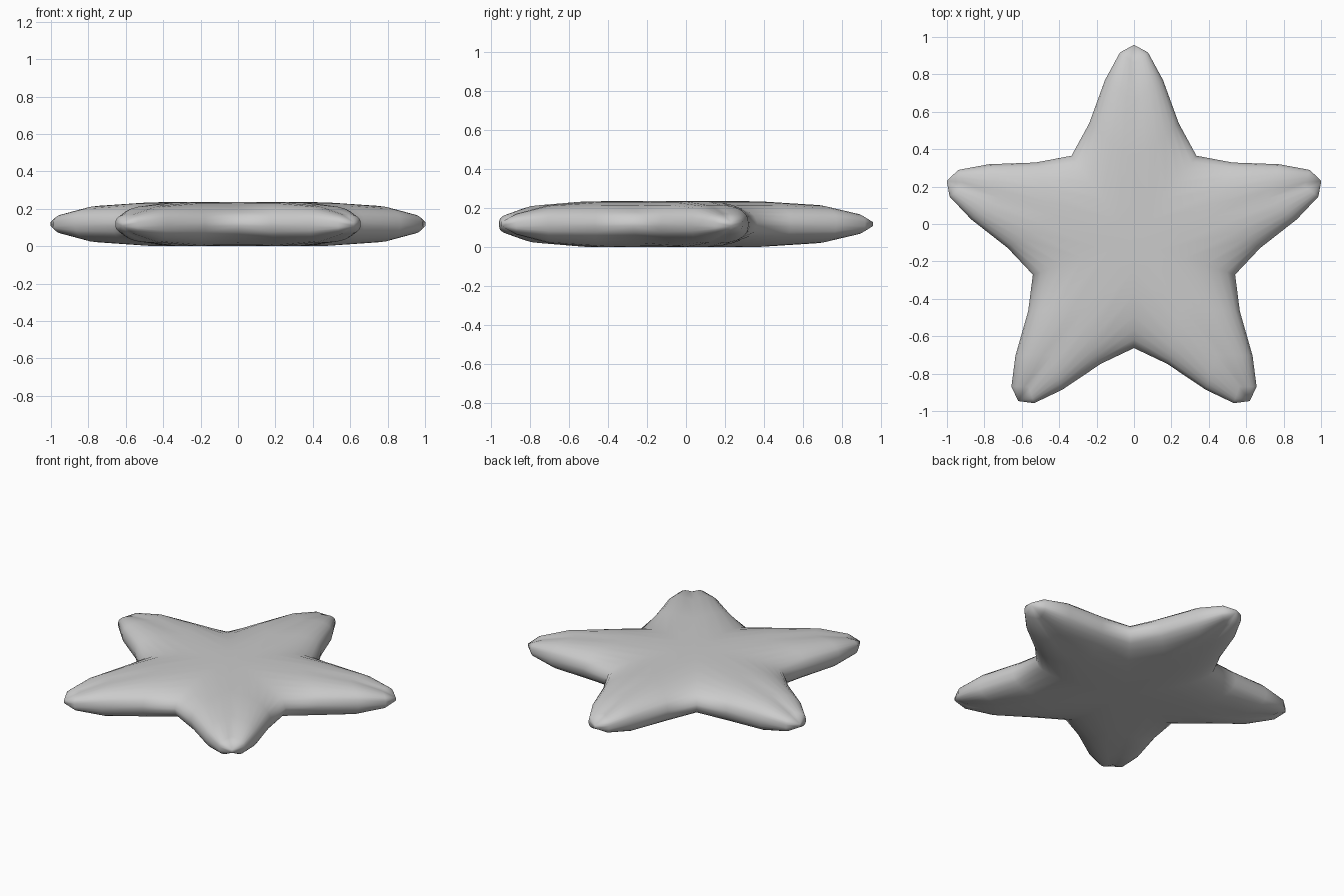
import bpy, bmesh
from math import sin, cos, radians

if "Cube" in bpy.data.objects:
    bpy.data.objects.remove(bpy.data.objects["Cube"])

CY, MID, RIM = -0.095, 0.118, 0.01          # star centre, mid height, half rim band
ridge = [(0, .118), (.43, .117), (.747, .098), (.957, .053), (1.053, RIM)]   # radius, half height
edge = [(.46, .334), (.632, .24), (.865, .155), (1.012, .075), (1.053, 0)]   # along arm, half width
steps = [0, .25, .5, .7, .83, .92, .97, 1]   # from ridge to outline

bm = bmesh.new()


def half_arm(angle, side):
    """One mirrored half of an arm: domed top, domed underside and thin rim."""
    dx, dy = cos(angle), sin(angle)

    def point(i, s, up):
        r, h = ridge[i]
        a, w = edge[i]
        along, across = r + (a - r) * s, side * w * s
        z = RIM + (h - RIM) * (1 - s ** 3) ** 0.5
        return bm.verts.new((along * dx - across * dy,
                             along * dy + across * dx + CY, MID + up * z))

    cols = [[point(i, s, 1) for s in steps] + [point(i, s, -1) for s in reversed(steps)]
            for i in range(len(ridge))]
    for c, d in zip(cols, cols[1:]):
        for j in range(len(c) - 1):
            bm.faces.new((c[j], d[j], d[j + 1], c[j + 1]))


# Five arms around the centre
for k in range(5):
    for side in (-1, 1):
        half_arm(radians(90 + 72 * k), side)

bmesh.ops.remove_doubles(bm, verts=bm.verts, dist=0.0005)
bmesh.ops.dissolve_degenerate(bm, edges=bm.edges, dist=0.0001)
bmesh.ops.recalc_face_normals(bm, faces=bm.faces)
mesh = bpy.data.meshes.new("star_body")
bm.to_mesh(mesh)
bm.free()

star = bpy.data.objects.new("star_body", mesh)
bpy.context.collection.objects.link(star)
bpy.context.view_layer.objects.active = star
star.select_set(True)
bpy.ops.object.shade_smooth_by_angle(angle=radians(50))
